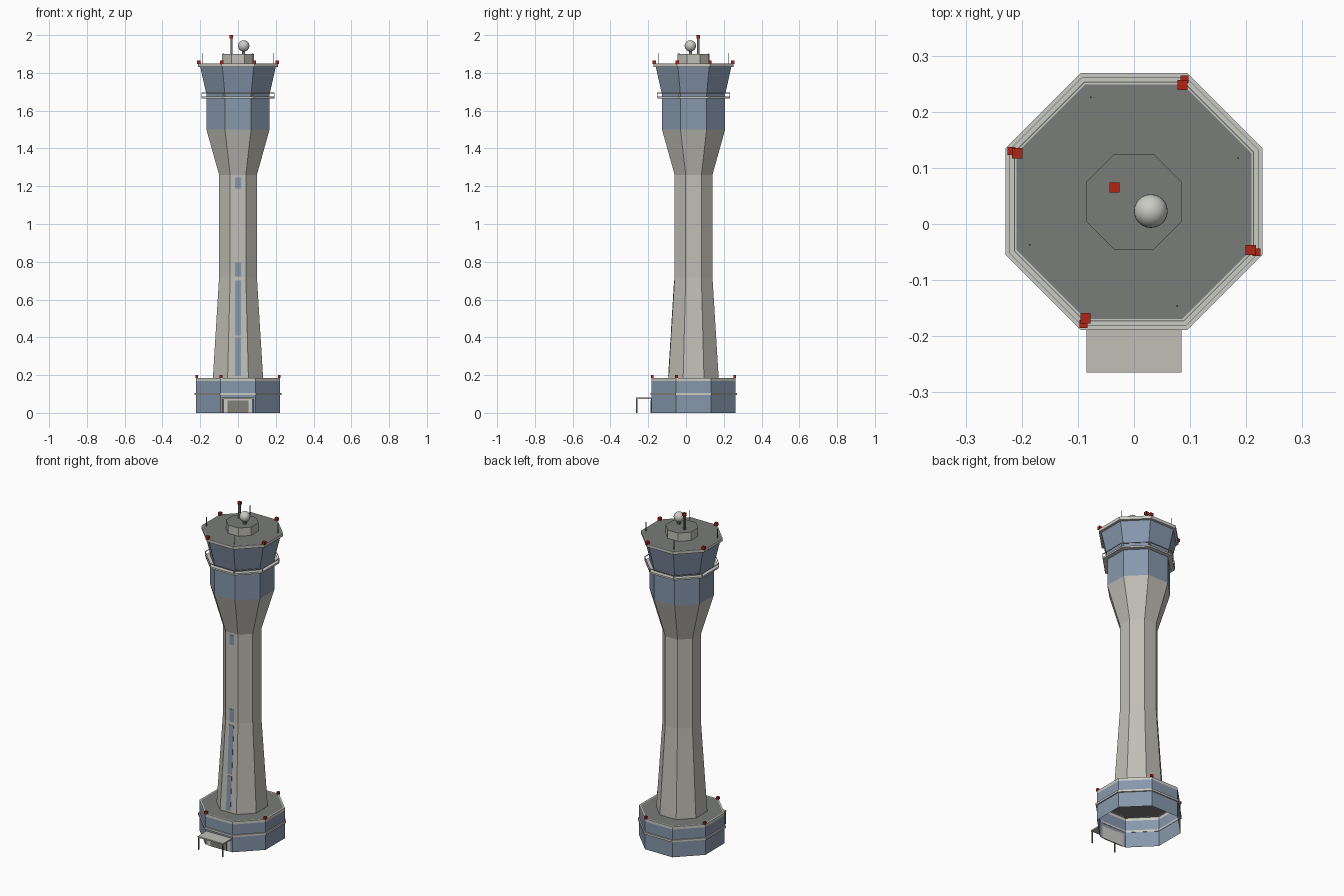
import bpy, bmesh, math
from mathutils import Vector

CY = 0.04  # tower axis in y

cube = bpy.data.objects.get("Cube")
if cube:
    bpy.data.objects.remove(cube, do_unlink=True)


def material(name, color):
    m = bpy.data.materials.new(name)
    m.use_nodes = True
    m.diffuse_color = (*color, 1)
    m.node_tree.nodes["Principled BSDF"].inputs["Base Color"].default_value = (*color, 1)
    return m


concrete = material("concrete", (0.53, 0.52, 0.47))
trim = material("light trim", (0.60, 0.60, 0.56))
glass = material("blue glass", (0.24, 0.31, 0.41))
roofing = material("roof grey", (0.19, 0.20, 0.185))
red = material("warning red", (0.42, 0.018, 0.008))
metal = material("dark metal", (0.16, 0.16, 0.15))
door_mat = material("door grey", (0.22, 0.22, 0.19))


def finish(name, bm, mats):
    mesh = bpy.data.meshes.new(name)
    bm.to_mesh(mesh)
    bm.free()
    for m in mats:
        mesh.materials.append(m)
    ob = bpy.data.objects.new(name, mesh)
    bpy.context.collection.objects.link(ob)
    return ob


def corner(half, z, k):
    """Corner k of an octagon whose flat sides lie at distance half."""
    r = half / math.cos(math.pi / 8)
    a = math.pi / 8 + k * math.pi / 4
    return Vector((r * math.cos(a), CY + r * math.sin(a), z))


def loft(name, profile, bands, cap=None, floor=None, loop=False):
    """Octagonal shell through (half width, z); bands gives a material per step."""
    bm = bmesh.new()
    mats = list(dict.fromkeys(bands + [m for m in (cap, floor) if m]))
    rings = [[bm.verts.new(corner(h, z, k)) for k in range(8)] for h, z in profile]
    pairs = list(zip(rings, rings[1:] + ([rings[0]] if loop else [])))
    for (lo, hi), m in zip(pairs, bands):
        for k in range(8):
            n = (k + 1) % 8
            bm.faces.new((lo[k], lo[n], hi[n], hi[k])).material_index = mats.index(m)
    if cap:
        bm.faces.new(rings[-1]).material_index = mats.index(cap)
    if floor:
        bm.faces.new(rings[0][::-1]).material_index = mats.index(floor)
    return finish(name, bm, mats)


def ring(name, inner, outer, z0, z1, mat):
    return loft(name, [(inner, z0), (outer, z0), (outer, z1), (inner, z1)],
                [mat] * 4, loop=True)


def box(name, lo, hi, mat):
    bm = bmesh.new()
    bmesh.ops.create_cube(bm, size=1)
    for v in bm.verts:
        v.co = [(a + b) / 2 + c * (b - a) for a, b, c in zip(lo, hi, v.co)]
    return finish(name, bm, [mat])


def post(name, x, y, z0, z1, half, mat):
    return box(name, (x - half, y - half, z0), (x + half, y + half, z1), mat)


# Base building: open underneath, glazed walls, flat roof with a light rim
loft("base_building", [(0.222, 0), (0.222, 0.168), (0.222, 0.185), (0.214, 0.185)],
     [glass, trim, trim], cap=roofing)
ring("base_band", 0.22, 0.229, 0.094, 0.106, trim)

# Shaft with its flared head
loft("shaft", [(0.133, 0.185), (0.1, 0.72), (0.1, 1.26), (0.167, 1.5)], [concrete] * 3)

# Cab: lower storey, outward leaning windows, roof
loft("cab_walls", [(0.167, 1.5), (0.167, 1.685), (0.2, 1.832)], [glass] * 2)
loft("cab_roof", [(0.198, 1.83), (0.212, 1.832), (0.213, 1.85), (0.209, 1.85)],
     [trim] * 3, cap=roofing, floor=trim)

# Balcony around the cab with a railing
ring("balcony_floor", 0.165, 0.192, 1.665, 1.675, trim)
ring("balcony_rail", 0.191, 0.194, 1.692, 1.696, trim)
for k in range(8):
    p = corner(0.192, 0, k)
    post("balcony_post", p.x, p.y, 1.67, 1.694, 0.0015, trim)

# Rooftop plant room, radar ball and mast
loft("plant_room", [(0.085, 1.85), (0.085, 1.9)], [concrete], cap=roofing)
post("ball_stand", 0.03, 0.023, 1.9, 1.925, 0.008, metal)
bm = bmesh.new()
bmesh.ops.create_uvsphere(bm, u_segments=24, v_segments=14, radius=0.03)
bmesh.ops.translate(bm, vec=(0.03, 0.023, 1.943), verts=bm.verts)
for f in bm.faces:
    f.smooth = True
finish("radar_ball", bm, [trim])
post("mast", -0.035, 0.065, 1.9, 1.985, 0.006, metal)
post("mast_light", -0.035, 0.065, 1.983, 2.0, 0.009, red)

# Warning lights on alternate corners, and thin aerials on the roof
for k in range(1, 8, 2):
    p = corner(0.208, 0, k)
    post("roof_light", p.x, p.y, 1.848, 1.866, 0.009, red)
    p = corner(0.218, 0, k)
    post("base_light", p.x, p.y, 0.184, 0.2, 0.007, red)
    p = corner(0.186, 0, k - 1)
    post("aerial", p.x, p.y, 1.85, 1.905, 0.0015, metal)


# Stair windows: thin plates following the front face of the shaft
def shaft_front(z):
    return CY - 0.1 - 0.033 * max(0, (0.72 - z) / 0.535)


for z0, z1 in [(0.195, 0.4), (0.41, 0.7), (0.722, 0.797), (1.188, 1.247)]:
    bm = bmesh.new()
    bmesh.ops.create_cube(bm, size=1)
    for v in bm.verts:
        z = z1 if v.co.z > 0 else z0
        v.co = (v.co.x * 0.03, shaft_front(z) + (0.002 if v.co.y > 0 else -0.002), z)
    finish("stair_window", bm, [glass])

# Entrance: door, frame and canopy on two posts
front = CY - 0.222
box("door_frame", (-0.075, front - 0.003, 0), (0.075, front + 0.002, 0.075), trim)
box("door", (-0.055, front - 0.005, 0), (0.055, front + 0.001, 0.066), door_mat)
box("canopy", (-0.085, -0.265, 0.074), (0.085, front, 0.082), concrete)
for x in (-0.081, 0.081):
    post("canopy_post", x, -0.261, 0, 0.076, 0.003, metal)
